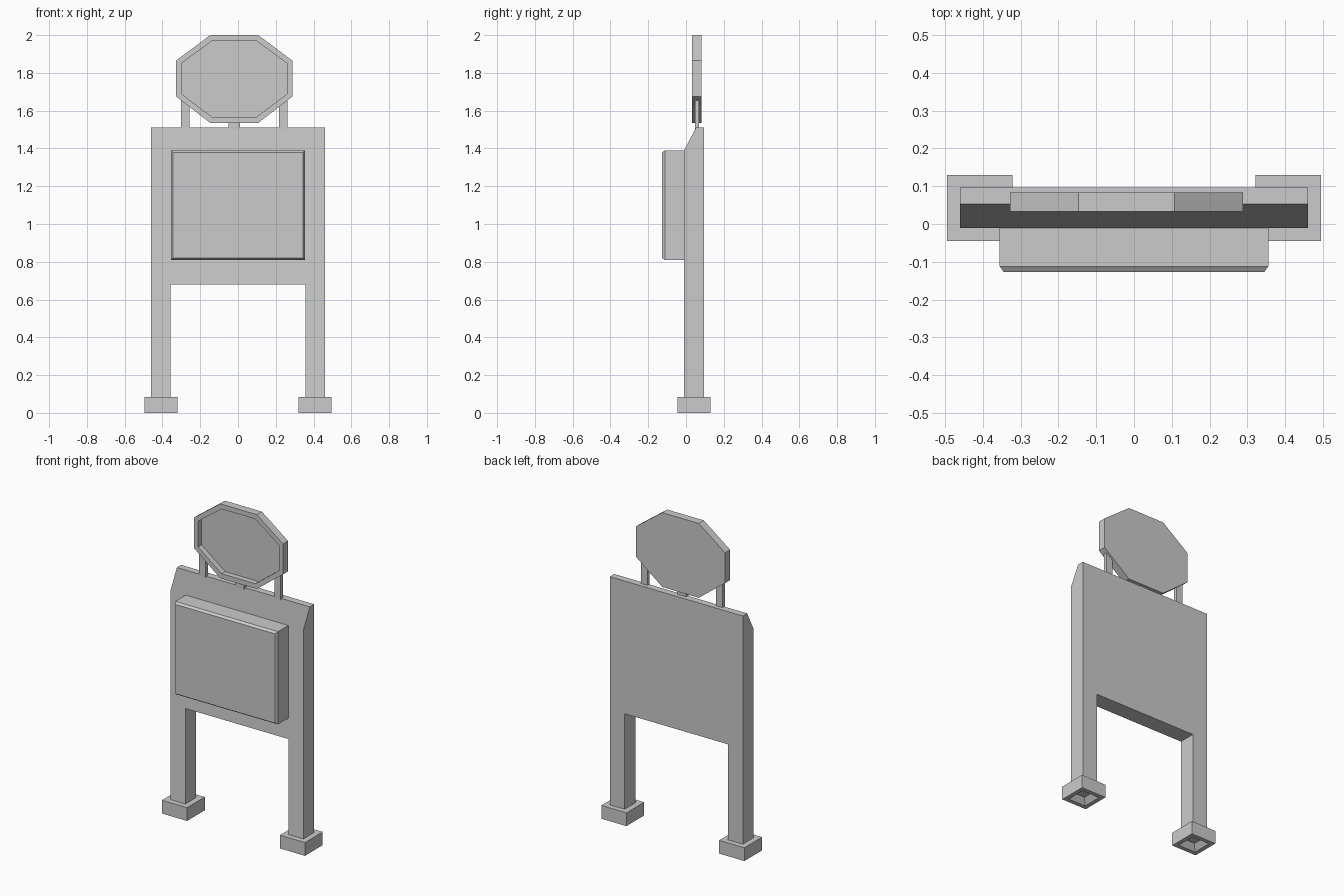
import bpy, bmesh
from mathutils import Vector

if "Cube" in bpy.data.objects:
    bpy.data.objects.remove(bpy.data.objects["Cube"])


def prism(name, outline, y0, y1, edit=None):
    """Extrude an (x, z) outline from y0 (front) to y1 (back)."""
    bm = bmesh.new()
    front = bm.faces.new([bm.verts.new((x, y0, z)) for x, z in outline])
    ext = bmesh.ops.extrude_face_region(bm, geom=[front], use_keep_orig=True)
    moved = [v for v in ext["geom"] if isinstance(v, bmesh.types.BMVert)]
    bmesh.ops.translate(bm, verts=moved, vec=(0, y1 - y0, 0))
    bmesh.ops.recalc_face_normals(bm, faces=bm.faces)
    if edit:
        edit(bm)
    mesh = bpy.data.meshes.new(name)
    bm.to_mesh(mesh)
    bm.free()
    ob = bpy.data.objects.new(name, mesh)
    bpy.context.collection.objects.link(ob)
    return ob


def rect(x0, x1, z0, z1):
    return [(x0, z0), (x1, z0), (x1, z1), (x0, z1)]


def facing(bm, direction):
    bm.normal_update()
    return max(bm.faces, key=lambda f: f.normal.dot(Vector(direction)))


# Board and legs in one piece, with a sloped upper front edge
def slope_top(bm):
    bmesh.ops.bisect_plane(bm, geom=bm.verts[:] + bm.edges[:] + bm.faces[:],
                           plane_co=(0, 0, 1.39), plane_no=(0, 0, 1))
    for v in bm.verts:
        if v.co.z > 1.5 and v.co.y < 0:
            v.co.y = 0.053
    bmesh.ops.dissolve_limit(bm, angle_limit=0.01, verts=bm.verts[:], edges=bm.edges[:])


prism("board_with_legs",
      [(-0.46, 0.08), (-0.357, 0.08), (-0.357, 0.68), (0.357, 0.68),
       (0.357, 0.08), (0.46, 0.08), (0.46, 1.51), (-0.46, 1.51)],
      -0.01, 0.096, slope_top)


# Display box with a bevelled front rim
def bevel_front(bm):
    bmesh.ops.inset_region(bm, faces=[facing(bm, (0, -1, 0))], thickness=0.015)
    bmesh.ops.translate(bm, verts=facing_inner(bm), vec=(0, -0.015, 0))


def facing_inner(bm):
    """Vertices of the innermost front face left by an inset."""
    bm.normal_update()
    fronts = [f for f in bm.faces if f.normal.y < -0.99]
    return max(fronts, key=lambda f: f.calc_area()).verts[:]


prism("display_box", rect(-0.355, 0.355, 0.81, 1.39), -0.112, -0.01, bevel_front)


# Feet with a tapered hollow underneath
def hollow_bottom(bm):
    base = facing(bm, (0, 0, -1))
    bmesh.ops.inset_region(bm, faces=[base], thickness=0.037)
    centre = base.calc_center_median()
    bmesh.ops.inset_region(bm, faces=[base], thickness=0.038)
    for v in base.verts:
        v.co.z = centre.z + 0.035


for side, x in (("left", -0.408), ("right", 0.408)):
    prism("foot_" + side, rect(x - 0.087, x + 0.087, 0, 0.083), -0.045, 0.13, hollow_bottom)


# Octagonal sign with a recessed face
def recess_front(bm):
    face = facing(bm, (0, -1, 0))
    bmesh.ops.inset_region(bm, faces=[face], thickness=0.032)
    ext = bmesh.ops.extrude_face_region(bm, geom=[face])
    verts = [g for g in ext["geom"] if isinstance(g, bmesh.types.BMVert)]
    bmesh.ops.translate(bm, verts=verts, vec=(0, 0.035, 0))
    if face.is_valid:
        bmesh.ops.delete(bm, geom=[face], context='FACES_ONLY')


cx, w, top_w = -0.02, 0.308, 0.127
prism("octagon_sign",
      [(cx - top_w, 1.535), (cx + top_w, 1.535), (cx + w, 1.675), (cx + w, 1.865),
       (cx + top_w, 2.0), (cx - top_w, 2.0), (cx - w, 1.865), (cx - w, 1.675)],
      0.033, 0.083, recess_front)

# Supports: slanted outer posts and a short middle peg
for side, s in (("left", -1), ("right", 1)):
    outer, inner = cx + s * 0.282, cx + s * 0.238
    prism("sign_post_" + side,
          [(outer, 1.5), (inner, 1.5), (inner, 1.625), (outer, 1.66)], 0.047, 0.07)
prism("sign_peg", rect(-0.05, 0.01, 1.5, 1.54), 0.047, 0.07)
